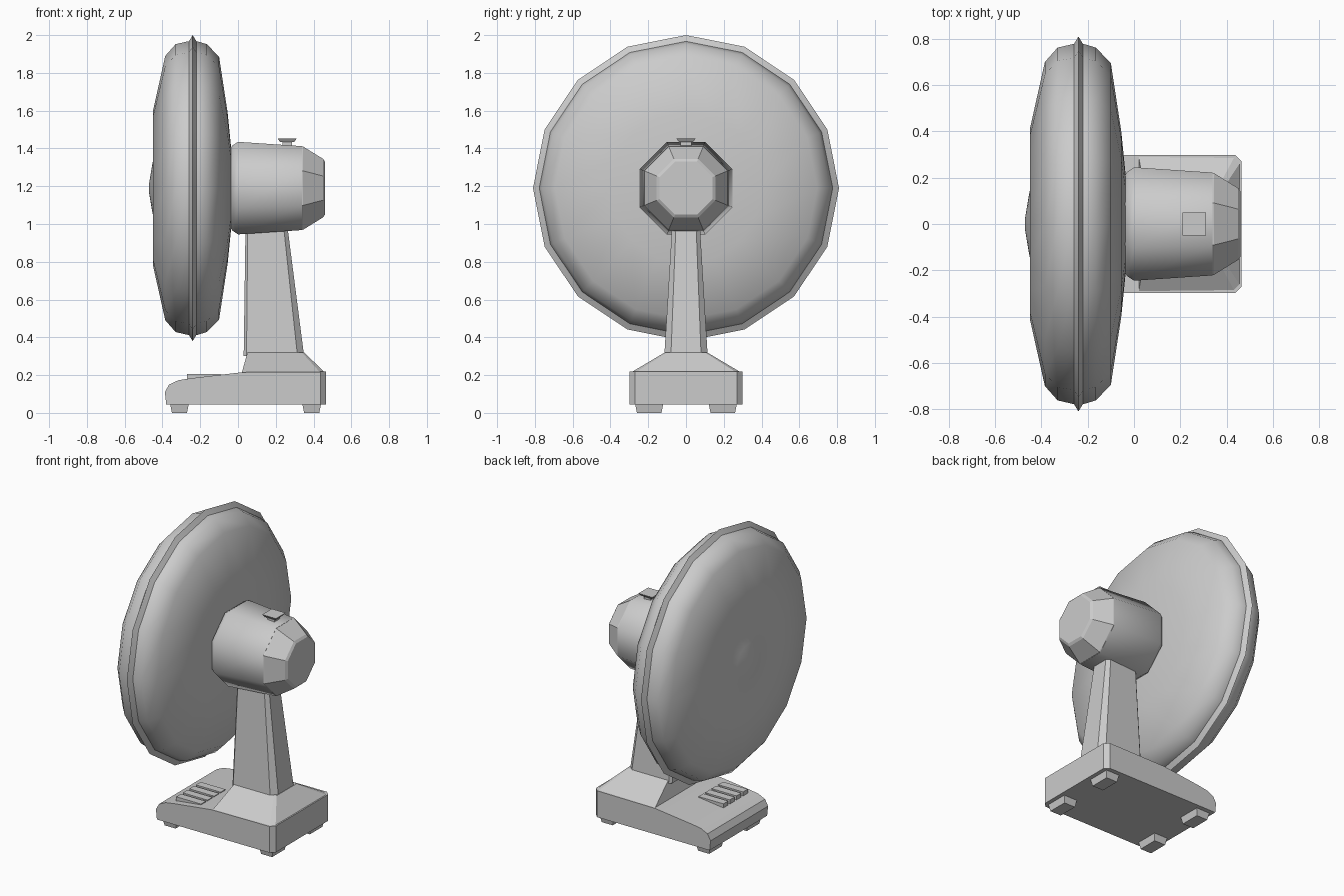
import bpy, bmesh, math
from mathutils import Vector

if "Cube" in bpy.data.objects:
    bpy.data.objects.remove(bpy.data.objects["Cube"])

AXIS_Z = 1.19  # height of the fan axis, which runs along x

grey = bpy.data.materials.new("light grey plastic")
grey.diffuse_color = (0.6, 0.6, 0.6, 1)
grey.use_nodes = True
grey.node_tree.nodes["Principled BSDF"].inputs["Base Color"].default_value = grey.diffuse_color


def finish(name, bm, smooth=None):
    """Turn a bmesh into a named object, optionally smoothed by angle."""
    bmesh.ops.recalc_face_normals(bm, faces=bm.faces)
    me = bpy.data.meshes.new(name)
    bm.to_mesh(me)
    bm.free()
    ob = bpy.data.objects.new(name, me)
    bpy.context.collection.objects.link(ob)
    me.materials.append(grey)
    if smooth:
        bpy.ops.object.select_all(action='DESELECT')
        ob.select_set(True)
        bpy.context.view_layer.objects.active = ob
        bpy.ops.object.shade_smooth_by_angle(angle=math.radians(smooth))
    return ob


def loft(name, rings, closed=False, smooth=None):
    """Skin rings of equal point count, capping the ends unless closed."""
    bm = bmesh.new()
    vs = [[bm.verts.new(p) for p in r] for r in rings]
    n = len(vs[0])
    pairs = list(zip(vs, vs[1:])) + ([(vs[-1], vs[0])] if closed else [])
    for a, b in pairs:
        for i in range(n):
            j = (i + 1) % n
            bm.faces.new((a[i], a[j], b[j], b[i]))
    if not closed:
        bm.faces.new(vs[0])
        bm.faces.new(vs[-1])
    return finish(name, bm, smooth)


def lathe(name, profile, sides, offset=0.0, closed=False, smooth=None):
    """Spin (x, radius) points around the fan axis."""
    ang = [2 * math.pi * (i + offset) / sides for i in range(sides)]
    rings = [[(x, r * math.sin(a), AXIS_Z + r * math.cos(a)) for a in ang]
             for x, r in profile]
    return loft(name, rings, closed, smooth)


def rect(x0, x1, y, z, back=0.0, front=0.0):
    """Rectangle ring at height z with chamfered back and front corners."""
    return [(x0 + front, -y, z), (x1 - back, -y, z), (x1, -y + back, z),
            (x1, y - back, z), (x1 - back, y, z), (x0 + front, y, z),
            (x0, y - front, z), (x0, -y + front, z)]


def block(name, x0, x1, y0, y1, z0, z1, taper=0.0):
    """Box whose bottom is inset by taper."""
    def ring(z, t):
        return [(x0 + t, y0 + t, z), (x1 - t, y0 + t, z),
                (x1 - t, y1 - t, z), (x0 + t, y1 - t, z)]
    return loft(name, [ring(z0, taper), ring(z1, 0)])


# Closed fan cage with a shallow dished front and small centre boss
lathe("fan_cage", [(-0.47, 0.03), (-0.455, 0.12), (-0.44, 0.19), (-0.438, 0.28),
                   (-0.45, 0.41), (-0.385, 0.70), (-0.33, 0.762), (-0.265, 0.777),
                   (-0.215, 0.777), (-0.165, 0.762), (-0.10, 0.695),
                   (-0.055, 0.40), (-0.035, 0.20)], 16, smooth=40)
# Pointed clamp rim around the cage
lathe("cage_rim", [(-0.268, 0.765), (-0.255, 0.785), (-0.24, 0.81),
                   (-0.225, 0.785), (-0.212, 0.765)], 16, closed=True, smooth=30)

# Octagonal motor housing and its tapered rear cap
k = 1 / math.cos(math.pi / 8)
lathe("motor_housing", [(-0.045, 0.20 * k), (-0.03, 0.225 * k), (0.0, 0.245 * k),
                        (0.34, 0.222 * k)], 8, 0.5, smooth=50)
lathe("motor_cap", [(0.335, 0.222 * k), (0.345, 0.22 * k), (0.45, 0.155 * k),
                    (0.46, 0.14 * k)], 8, 0.5)

# Oscillation knob on top
block("knob_stem", 0.235, 0.285, -0.03, 0.03, 1.39, 1.437)
block("knob_cap", 0.21, 0.31, -0.05, 0.05, 1.435, 1.452, 0.012)

# Neck
loft("neck", [rect(0.03, 0.35, 0.115, 0.30, 0.035, 0.015),
              rect(0.04, 0.26, 0.073, 1.00, 0.02, 0.012)])

# Sloping shoulder between neck and base
loft("base_shoulder", [rect(0.02, 0.462, 0.295, 0.212, 0.025),
                       rect(0.05, 0.35, 0.112, 0.32, 0.012)])

# Base: side profile stretched across the width, chamfered at the back
outline = [(-0.38, 0.045), (-0.387, 0.11), (-0.365, 0.15), (-0.315, 0.173),
           (-0.25, 0.183), (0.02, 0.215), (0.465, 0.218), (0.465, 0.045)]
bm = bmesh.new()
sides = [[bm.verts.new((x, y, z)) for x, z in outline] for y in (-0.298, 0.298)]
for s in sides:
    bm.faces.new(s)
for i in range(len(outline)):
    j = (i + 1) % len(outline)
    bm.faces.new((sides[0][i], sides[0][j], sides[1][j], sides[1][i]))
corners = [e for e in bm.edges if all(v.co.x > 0.46 for v in e.verts)
           and abs(e.verts[0].co.z - e.verts[1].co.z) > 0.1]
bmesh.ops.bevel(bm, geom=corners, offset=0.028, segments=1, affect='EDGES')
finish("base", bm, 30)

# Four speed keys, off to one side of the base
for i in range(4):
    y = -0.255 + i * 0.068
    block(f"speed_key_{i + 1}", -0.27, -0.09, y, y + 0.05, 0.165, 0.207)

# Feet
for fx, x0 in (("front", -0.36), ("back", 0.34)):
    for fy, y0 in (("right", -0.27), ("left", 0.12)):
        block(f"{fx}_{fy}_foot", x0, x0 + 0.10, y0, y0 + 0.15, 0.0, 0.05, 0.01)
